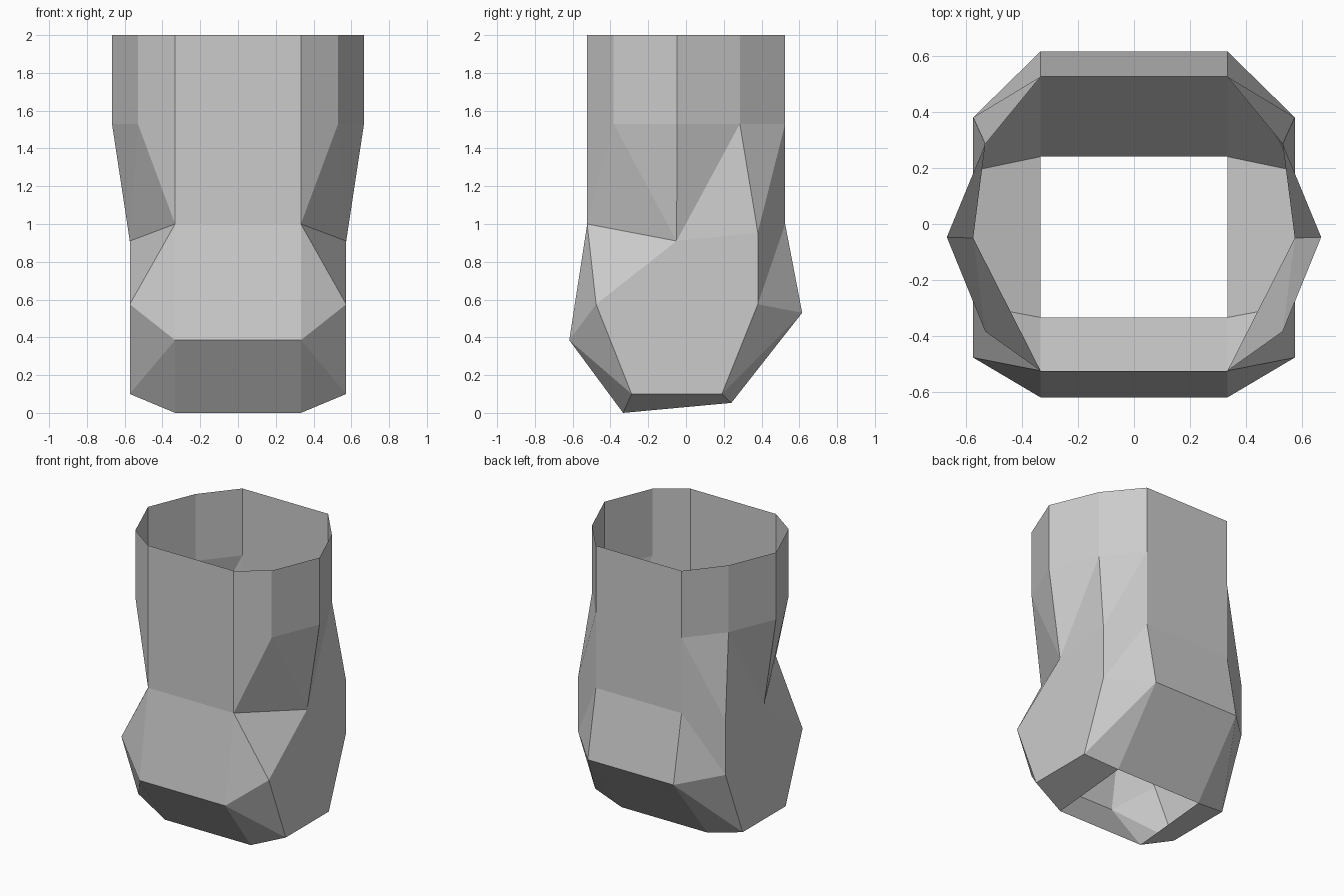
import bpy, bmesh

if "Cube" in bpy.data.objects:
    bpy.data.objects.remove(bpy.data.objects["Cube"])

# Points of the right half; the left half is mirrored in x
P = {
    # cuff rim outline, front to back, at the opening and at the cuff's lower edge
    "t0": (.333, -.523, 2), "t1": (.53, -.383, 2), "t2": (.667, -.047, 2),
    "t3": (.53, .285, 2), "t4": (.333, .525, 2),
    "c1": (.53, -.383, 1.53), "c2": (.667, -.047, 1.53),
    "c3": (.53, .285, 1.53), "c4": (.333, .525, 1.53),
    # front and back edges running down to the open underside
    "f1": (.333, -.523, 1.0), "f2": (.333, -.618, .385), "f3": (.333, -.333, 0),
    "b1": (.333, .525, 1.0), "b2": (.333, .615, .53), "b3": (.333, .24, .053),
    # flat side panel
    "s0": (.573, -.05, .91), "s1": (.573, -.476, .575), "s2": (.573, -.288, .1),
    "s3": (.573, .19, .1), "s4": (.573, .38, .575), "s5": (.573, .38, .955),
}

SIDE = """t0 t1 c1 f1|t1 t2 c2 c1|t2 t3 c3 c2|t3 t4 c4 c3
f1 c1 s0|c1 c2 s0|c2 c3 s0|c3 s5 s0|c3 c4 s5|c4 b1 s5
f1 s0 s1|f1 s1 f2|f2 s1 s2|f2 s2 f3
b1 s4 s5|b1 b2 s4|b2 s3 s4|b2 b3 s3
s0 s5 s4 s3 s2 s1|f3 s2 s3 b3"""
# Strips spanning left to right
CENTRE = [("t0", "f1"), ("f1", "f2"), ("f2", "f3"),
          ("t4", "c4"), ("c4", "b1"), ("b1", "b2"), ("b2", "b3")]

bm = bmesh.new()
right = {k: bm.verts.new(p) for k, p in P.items()}
left = {k: bm.verts.new((-x, y, z)) for k, (x, y, z) in P.items()}

# Cuff and body sides
for face in SIDE.replace("\n", "|").split("|"):
    for half in (right, left):
        bm.faces.new([half[k] for k in face.split()])
# Front and back panels
for a, b in CENTRE:
    bm.faces.new((left[a], right[a], right[b], left[b]))

bmesh.ops.recalc_face_normals(bm, faces=bm.faces)
# Make the shell face outward
bm.normal_update()
if max(bm.faces, key=lambda f: f.calc_center_median().x).normal.x < 0:
    bmesh.ops.reverse_faces(bm, faces=bm.faces)

mesh = bpy.data.meshes.new("open_sleeve")
bm.to_mesh(mesh)
bm.free()
bpy.context.collection.objects.link(bpy.data.objects.new("open_sleeve", mesh))
